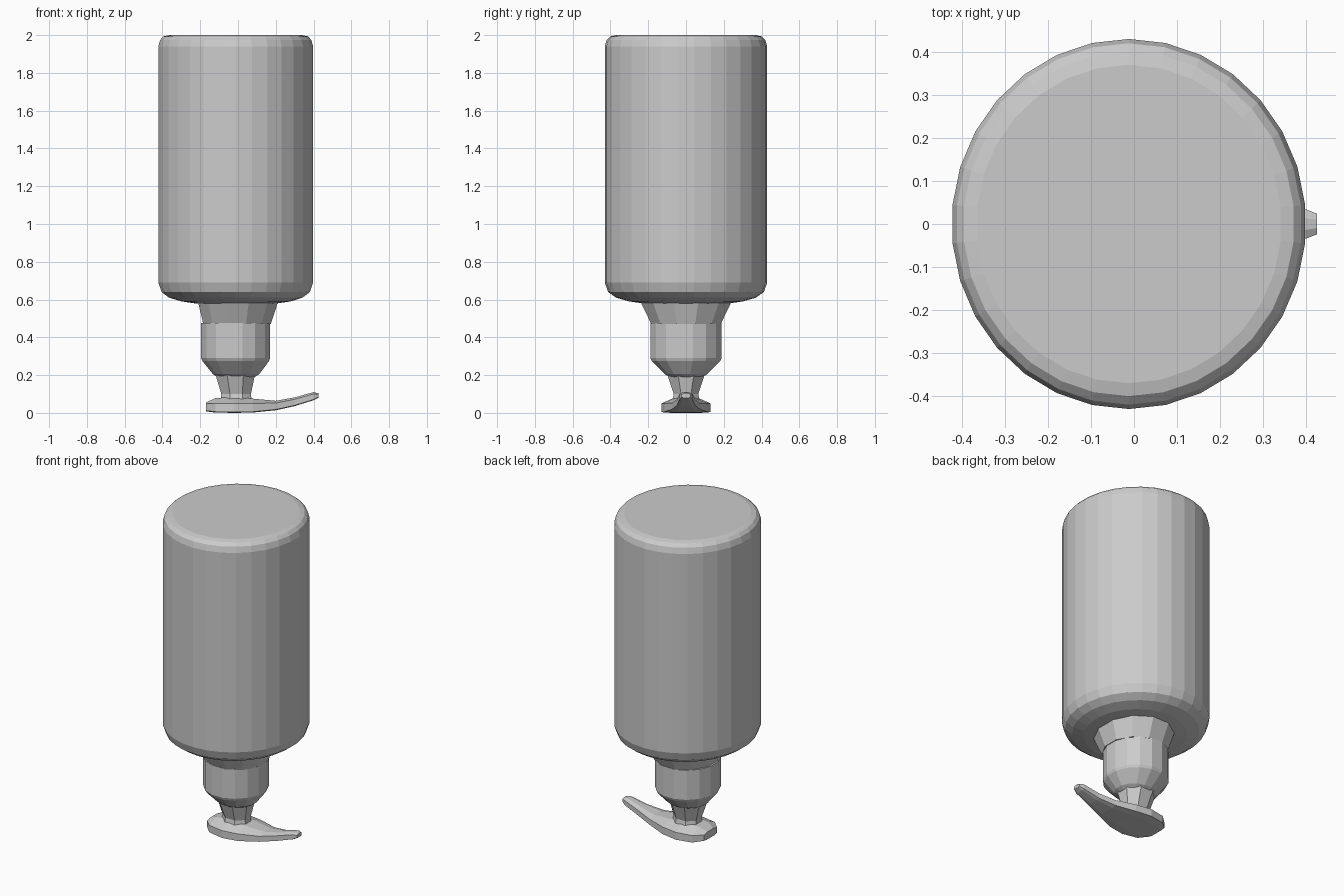
import bpy, bmesh, math


def finish(name, bm):
    bmesh.ops.recalc_face_normals(bm, faces=bm.faces)
    me = bpy.data.meshes.new(name)
    bm.to_mesh(me)
    bm.free()
    ob = bpy.data.objects.new(name, me)
    bpy.context.collection.objects.link(ob)
    return ob


def skin(name, rings):
    """Bridge equal-length point rings and cap both ends."""
    bm = bmesh.new()
    rows = [[bm.verts.new(p) for p in ring] for ring in rings]
    n = len(rows[0])
    for a, b in zip(rows, rows[1:]):
        for i in range(n):
            j = (i + 1) % n
            bm.faces.new((a[i], a[j], b[j], b[i]))
    bm.faces.new(rows[0][::-1])
    bm.faces.new(rows[-1])
    return finish(name, bm)


def lathe(name, sides, profile):
    """Profile entries: z, centre x, x radius, y radius."""
    rings = []
    for z, cx, rx, ry in profile:
        angles = [math.tau * (i + 0.5) / sides for i in range(sides)]
        rings.append([(cx + rx * math.cos(a), ry * math.sin(a), z) for a in angles])
    return skin(name, rings)


# Upside-down bottle body with rounded shoulder and base
lathe("bottle_body", 30, [
    (0.58, -0.01, 0.22, 0.23), (0.59, -0.01, 0.29, 0.30),
    (0.61, -0.012, 0.355, 0.37), (0.64, -0.012, 0.395, 0.412),
    (0.69, -0.012, 0.412, 0.43), (1.94, -0.012, 0.412, 0.43),
    (1.975, -0.012, 0.402, 0.42), (1.993, -0.012, 0.385, 0.40),
    (2.0, -0.012, 0.355, 0.37)])

# Flared neck
lathe("bottle_neck", 12, [(0.47, -0.005, 0.185, 0.19), (0.59, 0.0, 0.22, 0.25)])

# Screw collar with tapered end
lathe("collar", 16, [
    (0.19, -0.01, 0.10, 0.09), (0.205, -0.01, 0.125, 0.115),
    (0.275, -0.012, 0.18, 0.185), (0.29, -0.013, 0.186, 0.192),
    (0.475, -0.013, 0.186, 0.192)])

# Pump stem
lathe("pump_stem", 8, [
    (0.055, -0.01, 0.09, 0.08), (0.10, -0.01, 0.085, 0.07),
    (0.21, -0.015, 0.115, 0.11)])

# Pump head and curved spout: x, bottom z, edge z, crown z, half width
sections = [
    (-0.17, 0.008, 0.048, 0.055, 0.065), (-0.12, 0.002, 0.05, 0.078, 0.112),
    (-0.02, 0.0, 0.05, 0.085, 0.13), (0.08, 0.002, 0.05, 0.075, 0.115),
    (0.20, 0.014, 0.052, 0.064, 0.075), (0.30, 0.036, 0.072, 0.082, 0.048),
    (0.40, 0.067, 0.10, 0.11, 0.034), (0.425, 0.08, 0.098, 0.104, 0.024)]
skin("pump_head", [
    [(x, -w, b + 0.004), (x, -w * 0.6, b), (x, w * 0.6, b), (x, w, b + 0.004),
     (x, w, e), (x, w * 0.4, t), (x, -w * 0.4, t), (x, -w, e)]
    for x, b, e, t, w in sections])
